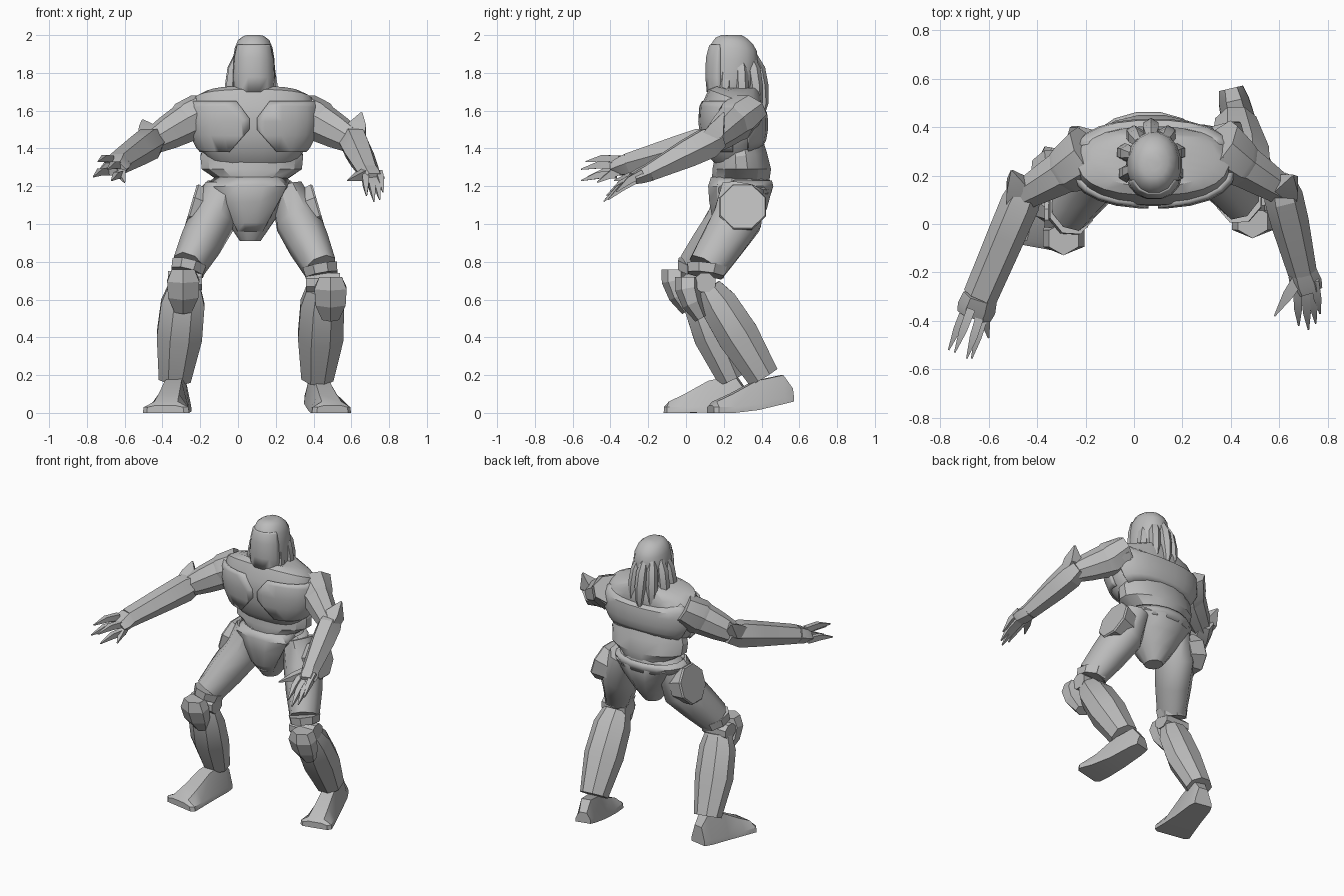
import bpy, bmesh, math
from mathutils import Vector

if "Cube" in bpy.data.objects:
    bpy.data.objects.remove(bpy.data.objects["Cube"], do_unlink=True)

grey = bpy.data.materials.new("plain grey")
grey.use_nodes = True
grey.diffuse_color = (0.5, 0.5, 0.5, 1)
grey.node_tree.nodes["Principled BSDF"].inputs["Base Color"].default_value = (0.5, 0.5, 0.5, 1)


def finish(name, bm, angle=35):
    bmesh.ops.recalc_face_normals(bm, faces=bm.faces)
    mesh = bpy.data.meshes.new(name)
    bm.to_mesh(mesh)
    bm.free()
    obj = bpy.data.objects.new(name, mesh)
    bpy.context.collection.objects.link(obj)
    mesh.materials.append(grey)
    bpy.ops.object.select_all(action='DESELECT')
    obj.select_set(True)
    bpy.context.view_layer.objects.active = obj
    bpy.ops.object.shade_smooth_by_angle(angle=math.radians(angle))
    return obj


def skin(bm, rings):
    for a, b in zip(rings, rings[1:]):
        for k in range(len(a)):
            j = (k + 1) % len(a)
            bm.faces.new((a[k], a[j], b[j], b[k]))


def loft(name, stations, sides=8, ref=(1, 0, 0), e=1.0, cuts=None, grow=1.0, angle=35):
    """Skin rings (x, y, z, half width along ref, half depth); cuts trim it to an armour shell."""
    bm = bmesh.new()
    centres = [Vector(s[:3]) for s in stations]
    rings = []
    for i, s in enumerate(stations):
        t = (centres[min(i + 1, len(stations) - 1)] - centres[max(i - 1, 0)]).normalized()
        u = Vector(ref)
        u = (u - t * u.dot(t)).normalized()
        v = t.cross(u)
        ring = []
        for k in range(sides):
            a = math.tau * (k + 0.5) / sides
            f = grow / math.cos(math.pi / sides) ** e
            cu, cv = [math.copysign(abs(c) ** e, c) * f for c in (math.cos(a), math.sin(a))]
            ring.append(bm.verts.new(centres[i] + u * cu * s[3] + v * cv * s[4]))
        rings.append(ring)
    skin(bm, rings)
    if not cuts:
        bm.faces.new(rings[0])
        bm.faces.new(rings[-1])
        return finish(name, bm, angle)
    for point, normal in cuts:
        geom = bm.verts[:] + bm.edges[:] + bm.faces[:]
        bmesh.ops.bisect_plane(bm, geom=geom, plane_co=point, plane_no=normal, clear_outer=True)
    obj = finish(name, bm, angle)
    mod = obj.modifiers.new("thickness", 'SOLIDIFY')
    mod.thickness = 0.025
    mod.offset = -1
    return obj


def column(rows, cx):
    """Upright stations from (z, y, half width, half depth)."""
    return [(cx, y, z, w, d) for z, y, w, d in rows]


def foot(name, heel, toe, lift, width):
    """Boot with a flat sole, a sloping instep and a broad toe."""
    bm = bmesh.new()
    heel, toe = Vector(heel), Vector(toe)
    side = (toe - heel).cross(Vector((0, 0, 1))).normalized() * width
    rings = []
    for t, w, top in ((0, .06, .13), (.12, .075, .2), (.45, .09, .17), (.75, .11, .1), (.95, .125, .06), (1, .1, .04)):
        c = heel.lerp(toe, t)
        low = lift * max(0, 1 - t / 0.6)
        shape = [(-1, low), (1, low), (.96, low + .03), (.5, max(top, low + .035)),
                 (-.5, max(top, low + .035)), (-.96, low + .03)]
        rings.append([bm.verts.new(c + side * w * p + Vector((0, 0, q))) for p, q in shape])
    skin(bm, rings)
    bm.faces.new(rings[0])
    bm.faces.new(rings[-1])
    finish(name, bm)


# Torso
pelvis = column([(.91, .27, .055, .06), (1.0, .27, .115, .12), (1.1, .28, .185, .15),
                 (1.19, .29, .25, .165), (1.25, .29, .18, .15)], .065)
loft("pelvis", pelvis, 12)
loft("pelvis_plate", pelvis, 12, grow=1.05,
     cuts=[((0, .24, 0), (0, 1, 0)), ((0, 0, .96), (0, 0, -1)),
           ((.26, 0, 1.2), (.88, 0, -.47)), ((-.13, 0, 1.2), (-.88, 0, -.47))])
loft("back_belt", column([(1.16, .29, .235, .16), (1.2, .29, .25, .172), (1.23, .29, .22, .165)], .06), 16,
     cuts=[((0, .25, 0), (0, -1, 0))])
loft("waist", column([(1.19, .29, .18, .14), (1.24, .29, .19, .152), (1.29, .295, .265, .155),
                      (1.36, .29, .272, .14), (1.42, .28, .25, .13)], .073), 16, angle=25)
chest = column([(1.36, .28, .24, .13), (1.41, .26, .285, .16), (1.48, .255, .32, .17),
                (1.55, .25, .327, .175), (1.61, .25, .325, .17), (1.66, .26, .31, .15),
                (1.69, .28, .255, .13), (1.72, .28, .12, .11)], .08)
loft("chest", chest, 24, e=.85)
for s in (-1, 1):
    loft("pectoral_plate", chest, 24, e=.85, grow=1.06,
         cuts=[((0, .25, 0), (0, 1, 0)), ((.08 + s * .02, 0, 0), (-s, 0, 0)),
               ((0, 0, 1.38), (0, 0, -1)), ((0, 0, 1.65), (0, 0, 1)),
               ((.08 + s * .02, 0, 1.56), (-s * .8, 0, .6)), ((.08 + s * .02, 0, 1.5), (-s * .75, 0, -.66))])
loft("back_plate", chest[:7], 24, e=.85, grow=1.05, cuts=[((0, .33, 0), (0, -1, 0)), ((0, 0, 1.39), (0, -.1, -1))])

# Head with mask and hanging locks
head = column([(1.64, .25, .09, .1), (1.71, .235, .11, .122), (1.77, .238, .115, .132),
               (1.87, .245, .11, .136), (1.93, .25, .1, .125), (1.97, .255, .083, .1),
               (1.99, .26, .058, .07), (2.0, .26, .03, .035)], .083)
loft("head", head, 16, e=.95, angle=50)
loft("face_mask", head[:6], 16, e=.85, grow=1.03,
     cuts=[((0, .18, 0), (0, 1, 0)), ((0, 0, 1.7), (0, 0, -1)), ((0, 0, 1.95), (0, 0, 1))])
for i in range(7):
    a = math.radians(-25 + i * 230 / 6)
    rows = [(.09, 1.89, .02), (.118, 1.82, .032), (.135, 1.73, .032), (.145, 1.64, .024), (.14, 1.56, .004)]
    loft("hair_lock", [(.07 + .82 * r * math.cos(a), .265 + r * math.sin(a), z, w, w) for r, z, w in rows], 6)

# Legs
legs = {
    "left": dict(hip=(.255, .3, 1.19), mid=(.315, .27, 1.02), low=(.435, .11, .77), knee=(.45, .1, .69),
                 calf=(.445, .22, .5), ankle=(.42, .41, .19), disc=(.418, .3, 1.09), out=1, width=.85,
                 guard=(.49, .02, .62), heel=(.4, .56, 0), toe=(.5, .13, 0), lift=.06, thick=.1),
    "right": dict(hip=(-.09, .28, 1.19), mid=(-.135, .24, 1.02), low=(-.26, .06, .78), knee=(-.28, .04, .7),
                  calf=(-.3, .09, .5), ankle=(-.335, .24, .18), disc=(-.242, .28, 1.09), out=-1, width=1,
                  guard=(-.29, -.05, .66), heel=(-.31, .31, 0), toe=(-.385, -.1, 0), lift=.01, thick=.085),
}
for side, p in legs.items():
    hip, mid, low, knee, disc = [Vector(p[k]) for k in ("hip", "mid", "low", "knee", "disc")]
    loft(side + "_thigh", [(*hip, .085, .11), (*mid, .115, .13), (*mid.lerp(low, .5), .105, .115),
                           (*low, .085, .1)], 8, angle=50)
    drop = (knee - low).normalized()
    loft(side + "_thigh_cuff", [(*(low - drop * .01), .092, .105), (*(low + drop * .04), .085, .095)], 8)
    across = Vector((p["out"], 0, 0))
    tilt = Vector((p["out"] * .96, 0, .28))
    loft(side + "_hip_disc", [(*(disc - tilt * .1), .1, .1), (*disc, .124, .124),
                              (*(disc + tilt * .01), .118, .118)], 8, ref=(0, 0, 1), angle=20)
    loft(side + "_knee_joint", [(*(knee - across * .09), .05, .055), (*(knee + across * .09), .05, .055)],
         8, ref=(0, 0, 1))
    g = Vector(p["guard"])
    loft(side + "_knee_guard", [(*(g + Vector((0, -.01, .1))), .06, .06), (*(g + Vector((0, -.01, .04))), .085, .06),
                                (*(g + Vector((0, .015, -.04))), .08, .05), (*(g + Vector((0, .06, -.12))), .045, .03)],
         6, angle=15)
    calf, ankle = Vector(p["calf"]), Vector(p["ankle"])
    top = knee.lerp(calf, .15)
    loft(side + "_shin", [(*top, .085, p["thick"] * .7), (*knee.lerp(calf, .6), .115, p["thick"]),
                          (*calf.lerp(ankle, .3), .12, p["thick"] * 1.1), (*ankle, .085, p["thick"] * .85)],
         8, angle=25)
    foot(side + "_foot", p["heel"], p["toe"], p["lift"], p["width"])

# Arms: elbow spike tip, hand and finger tips follow the pose of each side
arms = {
    "left": dict(shoulder=(.34, .31, 1.59), elbow=(.61, .14, 1.44), wrist=(.695, -.2, 1.27),
                 palm=(.72, -.28, 1.24), spike=(.655, .2, 1.59), thumb=(.58, -.38, 1.23), girth=1,
                 tips=[(.68, -.42, 1.15), (.72, -.435, 1.12), (.75, -.41, 1.13), (.768, -.37, 1.17)]),
    "right": dict(shoulder=(-.18, .28, 1.59), elbow=(-.455, .12, 1.435), wrist=(-.635, -.3, 1.32),
                  palm=(-.66, -.38, 1.29), spike=(-.505, .22, 1.55), thumb=(-.6, -.47, 1.22), girth=1.2,
                  tips=[(-.67, -.555, 1.23), (-.69, -.555, 1.29), (-.74, -.53, 1.33), (-.765, -.52, 1.25)]),
}
for side, p in arms.items():
    sh, el, wr, palm, tip = [Vector(p[k]) for k in ("shoulder", "elbow", "wrist", "palm", "spike")]
    up = (0, 0, 1)
    q = p["girth"]
    loft(side + "_upper_arm", [(*sh, .1, .1), (*sh.lerp(el, .35), .1, .09),
                               (*sh.lerp(el, .7), .085, .075), (*el, .065, .06)], 8, ref=up)
    loft(side + "_shoulder_cap", [(*(sh + Vector((0, .01, .02))), .085, .12),
                                  (*sh.lerp(el, .3), .108, .1), (*sh.lerp(el, .42), .095, .085)], 8, ref=up)
    loft(side + "_forearm", [(*el.lerp(wr, -.12), .055, .055), (*el.lerp(wr, .08), .08, .07),
                             (*el.lerp(wr, .4), .072, .068), (*wr, .044 * q, .052 * q)], 6, ref=up, angle=20)
    loft(side + "_elbow_spike", [(*el.lerp(wr, .25), .03, .03), (*el.lerp(tip, .4), .05, .045),
                                 (*tip, .004, .004)], 4, ref=(1, 0, 0))
    loft(side + "_palm", [(*wr, .044 * q, .052 * q), (*wr.lerp(palm, .6), .038 * q, .058 * q),
                          (*palm, .03 * q, .052 * q)], 6, ref=up)
    mean = sum((Vector(t) for t in p["tips"]), Vector()) / 4
    for t in p["tips"]:
        t = Vector(t)
        base = wr.lerp(palm, .75) + (t - mean) * .8
        bend = base.lerp(t, .5) + Vector((0, 0, .012))
        loft(side + "_finger", [(*base, .02, .018), (*bend, .018, .016), (*t, .003, .003)], 4, ref=up)
    th = Vector(p["thumb"])
    loft(side + "_thumb", [(*wr, .03, .025), (*wr.lerp(th, .5), .022, .022), (*th, .003, .003)], 4, ref=up)
